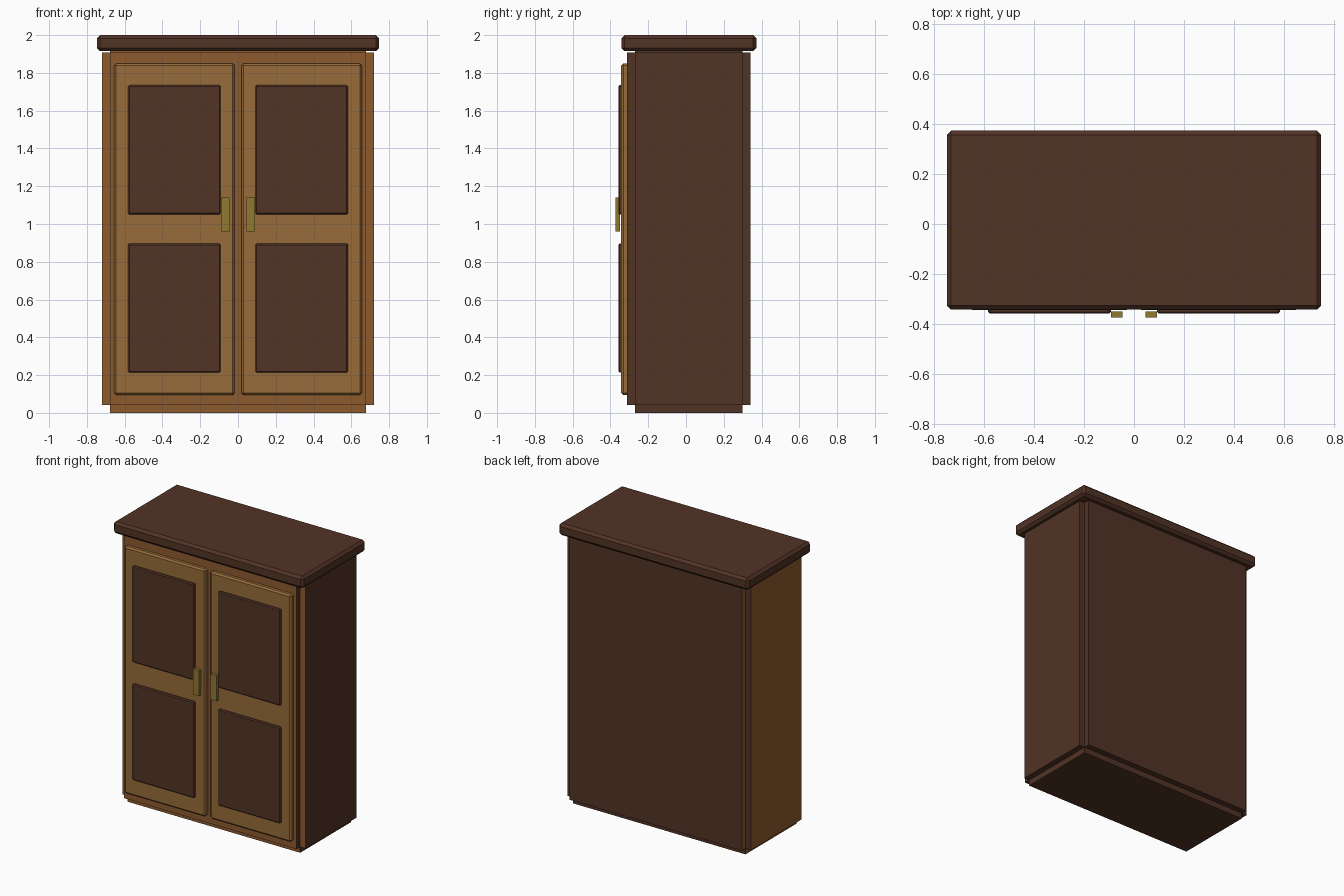
import bpy, bmesh
from mathutils import Vector

if "Cube" in bpy.data.objects:
    bpy.data.objects.remove(bpy.data.objects["Cube"])


def material(name, rgb):
    m = bpy.data.materials.new(name)
    m.diffuse_color = (*rgb, 1)
    m.use_nodes = True
    m.node_tree.nodes["Principled BSDF"].inputs["Base Color"].default_value = m.diffuse_color
    return m


WOOD = material("warm_wood", (0.27, 0.105, 0.028))
DARK = material("dark_wood", (0.085, 0.033, 0.019))
DOOR = material("door_wood", (0.31, 0.15, 0.042))
BRASS = material("brass", (0.28, 0.19, 0.03))


def box_bmesh(lo, hi):
    lo, hi = Vector(lo), Vector(hi)
    bm = bmesh.new()
    bmesh.ops.create_cube(bm, size=1)
    bmesh.ops.scale(bm, vec=hi - lo, verts=bm.verts)
    bmesh.ops.translate(bm, vec=(lo + hi) / 2, verts=bm.verts)
    return bm


def finish(bm, name, *mats):
    bmesh.ops.recalc_face_normals(bm, faces=bm.faces)
    me = bpy.data.meshes.new(name)
    bm.to_mesh(me)
    bm.free()
    for m in mats:
        me.materials.append(m)
    ob = bpy.data.objects.new(name, me)
    bpy.context.collection.objects.link(ob)
    return ob


def chamfer_box(name, lo, hi, mat, width=0):
    bm = box_bmesh(lo, hi)
    if width:
        bmesh.ops.bevel(bm, geom=bm.edges[:], offset=width, segments=1,
                        profile=0.5, affect='EDGES')
    return finish(bm, name, mat)


# Carcass: core box with every side pushed out, leaving square notched edges
N = 0.042
bm = box_bmesh((-0.72 + N, -0.312 + N, N), (0.72 - N, 0.342 - N, 1.95 - N))
bm.normal_update()
for f in bmesh.ops.extrude_discrete_faces(bm, faces=bm.faces[:])["faces"]:
    bmesh.ops.translate(bm, vec=f.normal * N, verts=f.verts)
bmesh.ops.remove_doubles(bm, verts=bm.verts, dist=1e-5)
bmesh.ops.recalc_face_normals(bm, faces=bm.faces)
for f in bm.faces:  # front and left are warm, the rest dark
    f.material_index = 0 if min(f.normal.x, f.normal.y) < -0.5 else 1
finish(bm, "carcass", WOOD, DARK)

# Cornice
chamfer_box("cornice", (-0.747, -0.342, 1.915), (0.747, 0.373, 2.0), DARK, 0.017)

# Doors, raised panels and handles, mirrored left and right
for side, s in (("left", -1), ("right", 1)):
    def part(name, x0, x1, y0, y1, z0, z1, mat, width=0):
        a, b = sorted((s * x0, s * x1))
        chamfer_box(f"{side}_{name}", (a, y0, z0), (b, y1, z1), mat, width)

    part("door", 0.018, 0.656, -0.343, -0.29, 0.094, 1.85, DOOR, 0.011)
    part("upper_panel", 0.092, 0.582, -0.358, -0.325, 1.05, 1.735, DARK, 0.007)
    part("lower_panel", 0.092, 0.582, -0.358, -0.325, 0.213, 0.897, DARK, 0.007)
    part("handle", 0.046, 0.091, -0.373, -0.35, 0.96, 1.14, BRASS)
